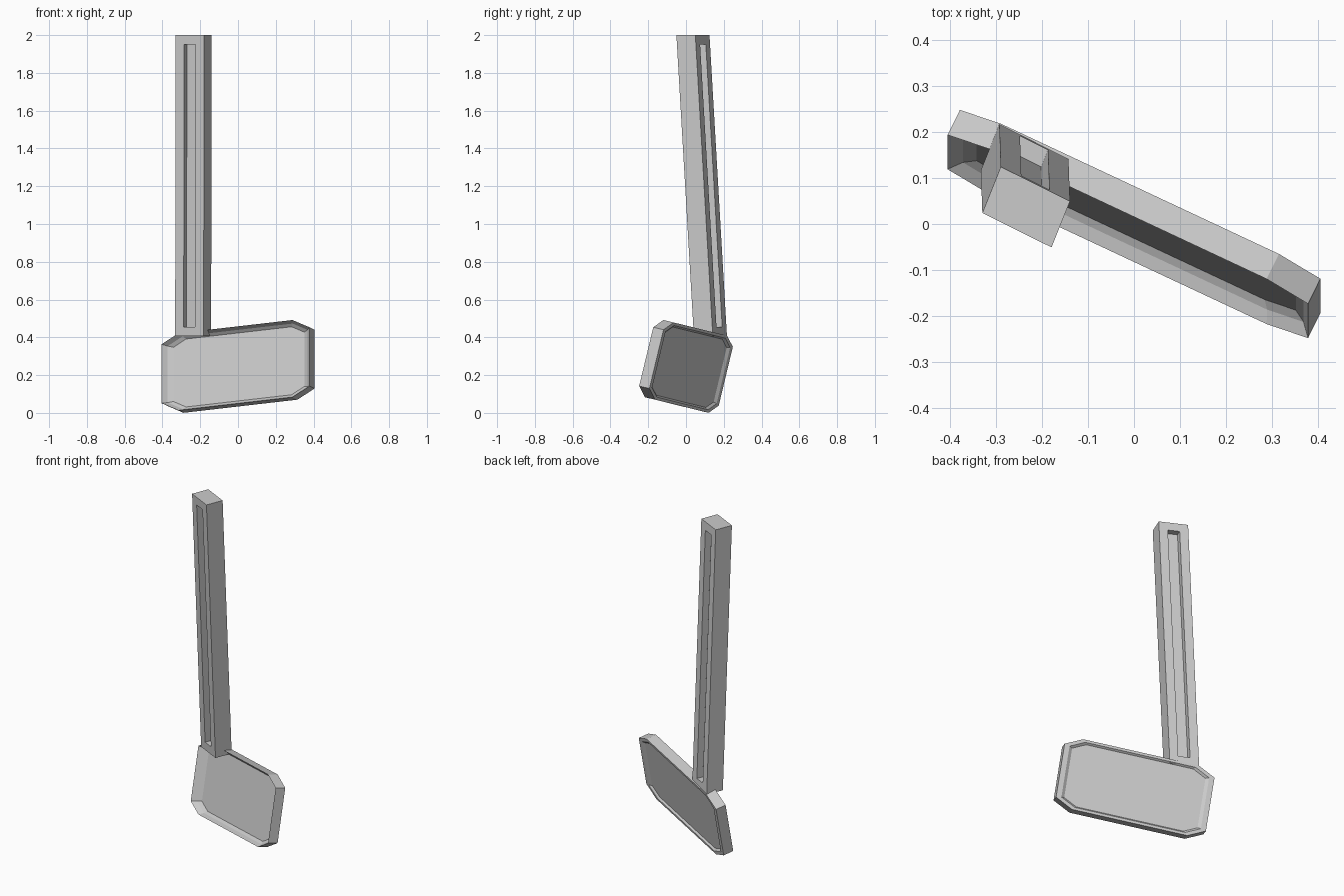
import bpy, bmesh
from mathutils import Vector

cube = bpy.data.objects.get("Cube")
if cube:
    bpy.data.objects.remove(cube, do_unlink=True)

grey = bpy.data.materials.new("light_grey")
grey.use_nodes = True
colour = (0.6, 0.6, 0.6, 1)
grey.diffuse_color = colour
grey.node_tree.nodes["Principled BSDF"].inputs["Base Color"].default_value = colour


def outline(a, b, ka, kb):
    """Rectangle of half sizes a, b; corners cut by ka, kb when given."""
    if not ka:
        return [(-a, -b), (a, -b), (a, b), (-a, b)]
    return [(-a + ka, -b), (a - ka, -b), (a, -b + kb), (a, b - kb),
            (a - ka, b), (-a + ka, b), (-a, b - kb), (-a, -b + kb)]


def loft(name, centre, axes, rings):
    """Skin a closed solid through rings of (a, b, ka, kb, depth)."""
    u, v, n = axes
    bm = bmesh.new()
    loops = [[bm.verts.new(centre + u * p + v * q + n * c) for p, q in outline(a, b, ka, kb)]
             for a, b, ka, kb, c in rings]
    for r, s in zip(loops, loops[1:]):
        for i in range(len(r)):
            j = (i + 1) % len(r)
            bm.faces.new((r[i], r[j], s[j], s[i]))
    bm.faces.new(loops[0])
    bm.faces.new(loops[-1])
    bmesh.ops.recalc_face_normals(bm, faces=bm.faces)
    mesh = bpy.data.meshes.new(name)
    bm.to_mesh(mesh)
    bm.free()
    mesh.materials.append(grey)
    obj = bpy.data.objects.new(name, mesh)
    bpy.context.collection.objects.link(obj)
    return obj


# Head: tilted plate with cut corners, dished front and shallow back recess
u = Vector((0.901, -0.422, 0.104)).normalized()
v = Vector((0, 0.24, 1)).normalized()
n = u.cross(v).normalized()
L, H, T = 0.435, 0.21, 0.031


def head_ring(inset, depth):
    return (L - inset, H - inset / 2, 0.1 - inset / 2, 0.05 - inset / 4, depth)


loft("head", Vector((0, 0, 0.246)), (u, v, n), [
    head_ring(0.05, T - 0.042),
    head_ring(0.024, T - 0.027),
    head_ring(0, T),
    head_ring(0, -T),
    head_ring(0.03, -T),
    head_ring(0.048, -T + 0.011),
])

# Shaft: leaning bar with a long slot sunk into its front and back
a = Vector((0.895, -0.446, 0))
b = Vector((0.002, -0.058, 1))
c = Vector((-0.371, -0.928, 0))
W, Z, D = 0.084, 0.797, 0.054
slot = (0.034, 0.747, 0, 0)
loft("shaft", Vector((-0.236, 0.083, 1.203)), (a, b, c), [
    (*slot, D - 0.04),
    (*slot, D),
    (W, Z, 0, 0, D),
    (W, Z, 0, 0, -D),
    (*slot, -D),
    (*slot, -D + 0.04),
])
